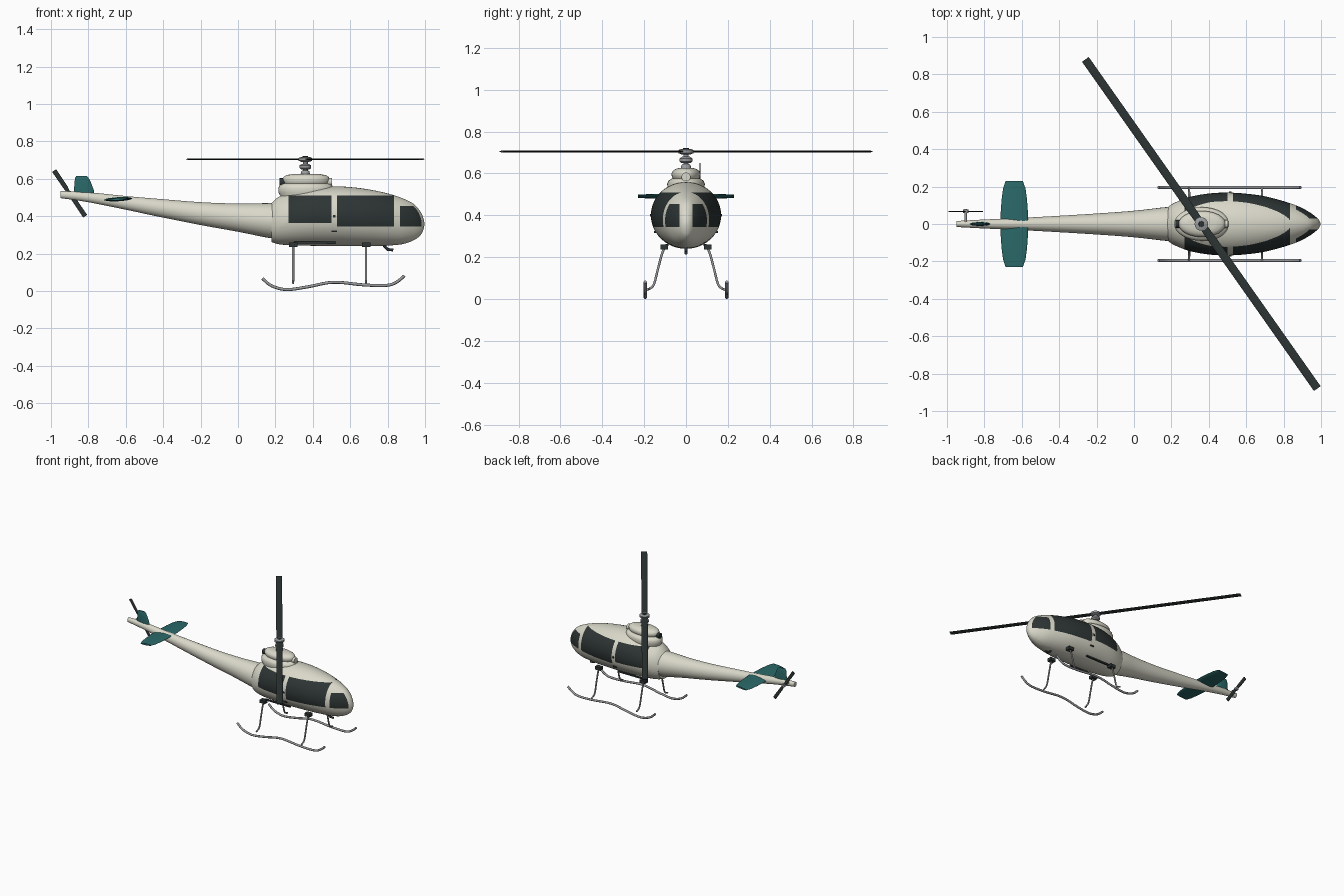
import bpy, bmesh, math
from mathutils import Vector, Matrix

if "Cube" in bpy.data.objects:
    bpy.data.objects.remove(bpy.data.objects["Cube"])


def material(name, rgb):
    m = bpy.data.materials.new(name)
    m.use_nodes = True
    m.diffuse_color = (*rgb, 1)
    m.node_tree.nodes["Principled BSDF"].inputs["Base Color"].default_value = (*rgb, 1)
    return m


CREAM = material("cream paint", (0.70, 0.69, 0.59))
DARK = material("dark glass", (0.026, 0.035, 0.034))
TEAL = material("teal paint", (0.024, 0.14, 0.14))
GREY = material("grey metal", (0.32, 0.33, 0.34))


def finish(name, bm, *mats):
    bmesh.ops.recalc_face_normals(bm, faces=bm.faces)
    me = bpy.data.meshes.new(name)
    bm.to_mesh(me)
    bm.free()
    for m in mats:
        me.materials.append(m)
    me.shade_smooth()
    me.set_sharp_from_angle(angle=math.radians(40))
    ob = bpy.data.objects.new(name, me)
    bpy.context.collection.objects.link(ob)
    return ob


def spline(rows, steps=5):
    """Smooth curve through rows of numbers."""
    pts = [Vector(r) for r in rows]
    out = []
    for i in range(len(pts) - 1):
        a, b, c, d = pts[max(i - 1, 0)], pts[i], pts[i + 1], pts[min(i + 2, len(pts) - 1)]
        for s in range(steps):
            t = s / steps
            out.append(0.5 * (2 * b + (c - a) * t + (2 * a - 5 * b + 4 * c - d) * t ** 2
                              + (3 * b - a - 3 * c + d) * t ** 3))
    return out + [pts[-1]]


def loft(sections, sides=24):
    """Skin ellipses, each given as centre and two half axes."""
    bm = bmesh.new()
    rings = []
    for c, u, v in sections:
        ring = []
        for k in range(sides):
            a = math.tau * k / sides
            ring.append(bm.verts.new(Vector(c) + Vector(u) * math.cos(a) + Vector(v) * math.sin(a)))
        rings.append(ring)
    for p, q in zip(rings, rings[1:]):
        for k in range(sides):
            n = (k + 1) % sides
            bm.faces.new((p[k], p[n], q[n], q[k]))
    bm.faces.new(rings[0])
    bm.faces.new(rings[-1])
    return bm


def hull(rows, sides):
    """Rows of x, top, bottom, half width."""
    return loft([((x, 0, (t + b) / 2), (0, w, 0), (0, 0, (t - b) / 2))
                 for x, t, b, w in spline(rows)], sides)


def stack(name, x, rows, mat, sides=32):
    """Rows of z, half length, half width."""
    return finish(name, loft([((x, 0, z), (a, 0, 0), (0, b, 0)) for z, a, b in rows], sides), mat)


def tube(name, path, r, mat, sides=10):
    path = [Vector(p) for p in path]
    secs = []
    for i, p in enumerate(path):
        t = (path[min(i + 1, len(path) - 1)] - path[max(i - 1, 0)]).normalized()
        u = t.cross(Vector((0, 1, 0)) if abs(t.y) < 0.9 else Vector((1, 0, 0))).normalized()
        secs.append((p, u * r, t.cross(u) * r))
    return finish(name, loft(secs, sides), mat)


def box(name, centre, size, mat):
    bm = bmesh.new()
    bmesh.ops.create_cube(bm, size=1, matrix=Matrix.Translation(centre) @ Matrix.Diagonal((*size, 1)))
    return finish(name, bm, mat)


# Cabin shell with windows cut into its surface
cabin = hull([(.18, .47, .262, .09), (.22, .505, .25, .115), (.3, .535, .244, .145),
              (.4, .556, .242, .163), (.5, .56, .24, .168), (.6, .556, .24, .162),
              (.7, .543, .24, .148), (.8, .522, .243, .122), (.88, .496, .251, .094),
              (.94, .465, .272, .062), (.975, .425, .298, .036), (.99, .393, .325, .02),
              (.996, .368, .35, .007)], 48)
cuts = [("x", v) for v in (.27, .5, .53, .835, .865)]
cuts += [("z", v) for v in (.345, .365, .455, .51)] + [("y", -.03), ("y", .03)]
for axis, v in cuts:
    n = Vector([axis == a for a in "xyz"])
    bmesh.ops.bisect_plane(cabin, geom=cabin.verts[:] + cabin.edges[:] + cabin.faces[:],
                           plane_co=n * v, plane_no=n, dist=1e-5)
for f in cabin.faces:
    x, y, z = f.calc_center_median()
    rear = .27 < x < .5 and .365 < z < .51
    door = .53 < x < .835 and .345 < z < .51
    nose = x > .865 and abs(y) > .03 and .345 < z < .455
    f.material_index = int(rear or door or nose)
finish("cabin", cabin, CREAM, DARK)

# Tail boom
boom = hull([(.22, .47, .28, .092), (.16, .47, .285, .089), (0, .468, .317, .071),
             (-.2, .475, .353, .056), (-.45, .495, .403, .041), (-.6, .508, .435, .033),
             (-.8, .528, .475, .024), (-.95, .535, .497, .016)], 32)
finish("tail_boom", boom, CREAM)

# Engine cowling, intake and exhaust
stack("lower_cowling", .363, [(.48, .12, .075), (.525, .146, .088), (.55, .148, .09),
                              (.566, .14, .084), (.576, .12, .068)], CREAM)
stack("upper_cowling", .364, [(.57, .115, .06), (.583, .123, .067), (.597, .126, .07),
                              (.61, .121, .065), (.62, .105, .053), (.626, .07, .035)], CREAM)
tube("air_intake", [(.44, 0, .583), (.495, 0, .583), (.503, 0, .583)], .022, CREAM, 20)
tube("exhaust", [(.222, 0, .583), (.27, 0, .583)], .021, DARK, 16)

# Mast and rotor head
stack("mast", .36, [(.61, .013, .013), (.7, .013, .013)], GREY, 16)
stack("mast_collar", .36, [(.62, .026, .026), (.64, .022, .022), (.645, .016, .016)], GREY, 24)
stack("swash_plate", .36, [(.65, .022, .022), (.658, .031, .031), (.672, .031, .031),
                           (.68, .018, .018)], GREY, 24)
stack("rotor_hub", .36, [(.69, .02, .02), (.697, .036, .036), (.712, .036, .036),
                         (.718, .02, .02)], GREY, 24)
stack("hub_cap", .36, [(.715, .016, .016), (.721, .014, .014)], DARK, 16)

# Main rotor blades
along = Vector((-.62, .88, 0))
across = Vector((.88, .62, 0)).normalized()
for side, s in (("rear", 1), ("front", -1)):
    secs = [(Vector((.36, 0, .705)) + along * s * k, across * w, (0, 0, .004))
            for k, w in ((.015, .02), (.1, .022), (1, .022))]
    finish(side + "_main_blade", loft(secs, 12), DARK)

# Tail rotor
hub = Vector((-.9, 0, .522))
tube("tail_rotor_shaft", [hub + Vector((0, y, 0)) for y in (0, .08)], .007, GREY)
tube("tail_rotor_hub", [hub + Vector((0, y, 0)) for y in (.058, .078)], .014, GREY, 16)
reach = Vector((-.083, 0, .122))
wide = Vector((.122, 0, .083)).normalized()
for side, s in (("upper", 1), ("lower", -1)):
    secs = [(hub + Vector((0, .067, 0)) + reach * s * k, wide * w, (0, .003, 0))
            for k, w in ((.05, .007), (.25, .012), (1, .013))]
    finish(side + "_tail_blade", loft(secs, 12), DARK)

# Tail surfaces
half = [(.23, .046, .006), (.19, .06, .009), (.13, .068, .01), (.06, .073, .011)]
span = [(-y, a, t) for y, a, t in half] + [(0, .075, .011)] + half[::-1]
finish("stabilizer", loft([((-.64, y, .491), (a, 0, .004), (0, 0, t)) for y, a, t in span]), TEAL)
fin = [(.5, -.822, .055, .01), (.54, -.824, .053, .01), (.58, -.83, .044, .009),
       (.605, -.835, .036, .007), (.615, -.836, .029, .004)]
finish("tail_fin", loft([((x, 0, z), (a, 0, 0), (0, t, 0)) for z, x, a, t in fin]), TEAL)

# Landing gear and side fittings
skid = [(.13, .068), (.18, .028), (.26, .008), (.37, .022), (.51, .047),
        (.67, .033), (.79, .03), (.845, .046), (.89, .082)]
leg = [(.1, .25), (.115, .215), (.135, .14), (.15, .08), (.165, .055), (.193, .042)]
for side, s in (("left", 1), ("right", -1)):
    tube(side + "_skid", spline([(x, s * .195, z) for x, z in skid]), .008, GREY)
    for place, x in (("rear", .295), ("front", .685)):
        tube(f"{side}_{place}_leg", spline([(x, s * y, z) for y, z in leg], 4), .006, GREY)
        box(f"{side}_{place}_leg_mount", (x, s * .103, .248), (.045, .036, .024), DARK)
    box(side + "_step", (.41, s * .09, .259), (.22, .014, .01), DARK)
    box(side + "_door_handle", (.515, s * .146, .32), (.03, .012, .008), DARK)
    box(side + "_window_latch", (.515, s * .168, .4), (.012, .01, .012), DARK)
tube("probe", [(.78, 0, .245), (.8, 0, .222), (.83, 0, .22)], .008, DARK)
